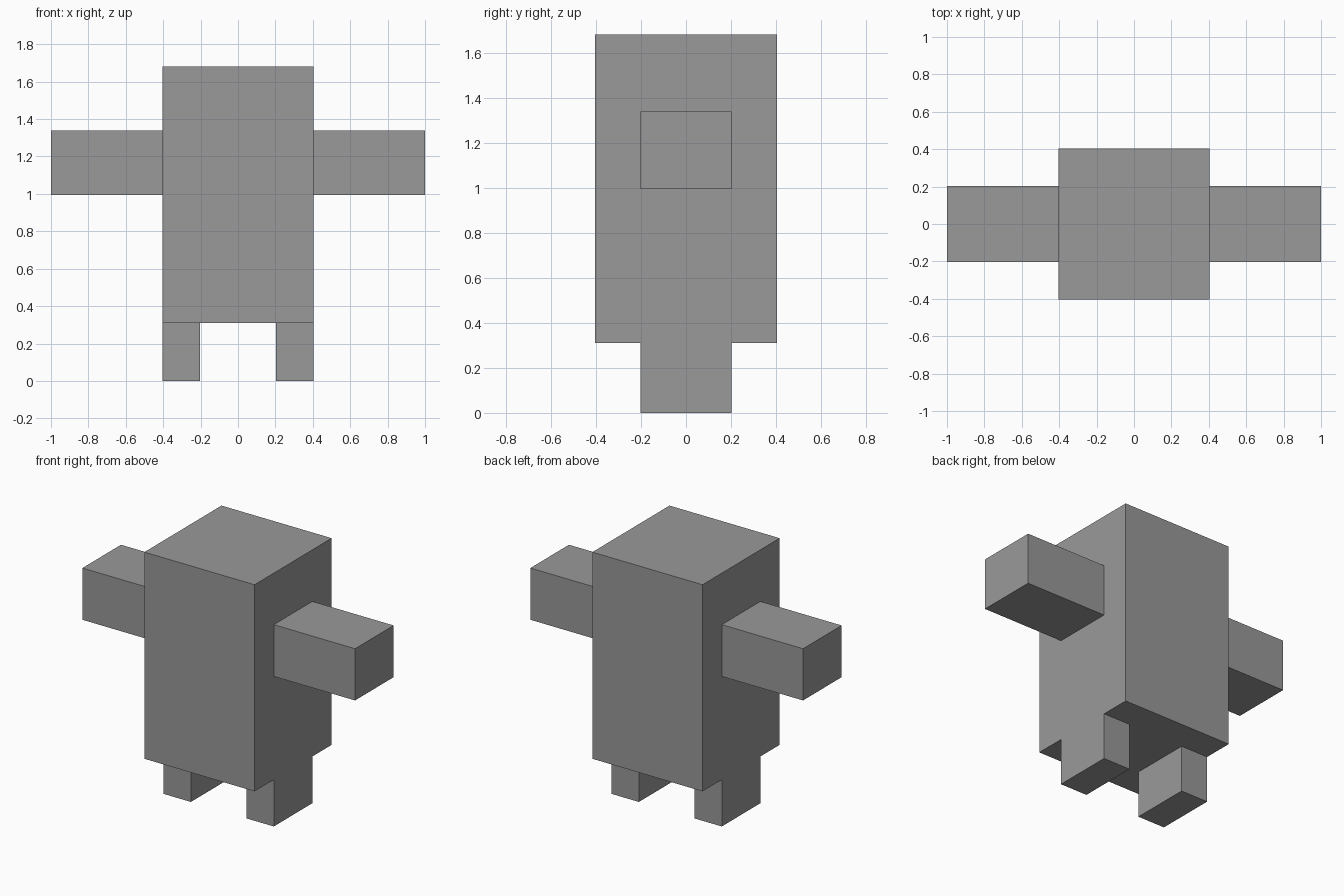
import bpy

if "Cube" in bpy.data.objects:
    bpy.data.objects.remove(bpy.data.objects["Cube"])

grey = bpy.data.materials.new("plain_grey")
grey.diffuse_color = (0.32, 0.32, 0.32, 1.0)
grey.use_nodes = True
grey.node_tree.nodes["Principled BSDF"].inputs["Base Color"].default_value = grey.diffuse_color


def box(name, lo, hi):
    """Axis-aligned box between two corners."""
    centre = [(a + b) / 2 for a, b in zip(lo, hi)]
    bpy.ops.mesh.primitive_cube_add(size=1, location=centre)
    ob = bpy.context.object
    ob.name = name
    ob.scale = [b - a for a, b in zip(lo, hi)]
    bpy.ops.object.transform_apply(location=False, rotation=False, scale=True)
    ob.data.materials.append(grey)
    return ob


W = 0.404      # half width of the body
D = 0.202      # half depth of the limbs
HIP = 0.31     # underside of the body

# Torso and head in one block
box("body", (-W, -W, HIP), (W, W, 1.68))

# Arms and legs on both sides
for side, s in (("left", -1), ("right", 1)):
    arm = sorted((s * W, s * 1.0))
    leg = sorted((s * 0.204, s * W))
    box(side + "_arm", (arm[0], -D, 0.995), (arm[1], D, 1.338))
    box(side + "_leg", (leg[0], -D, 0.0), (leg[1], D, HIP))
